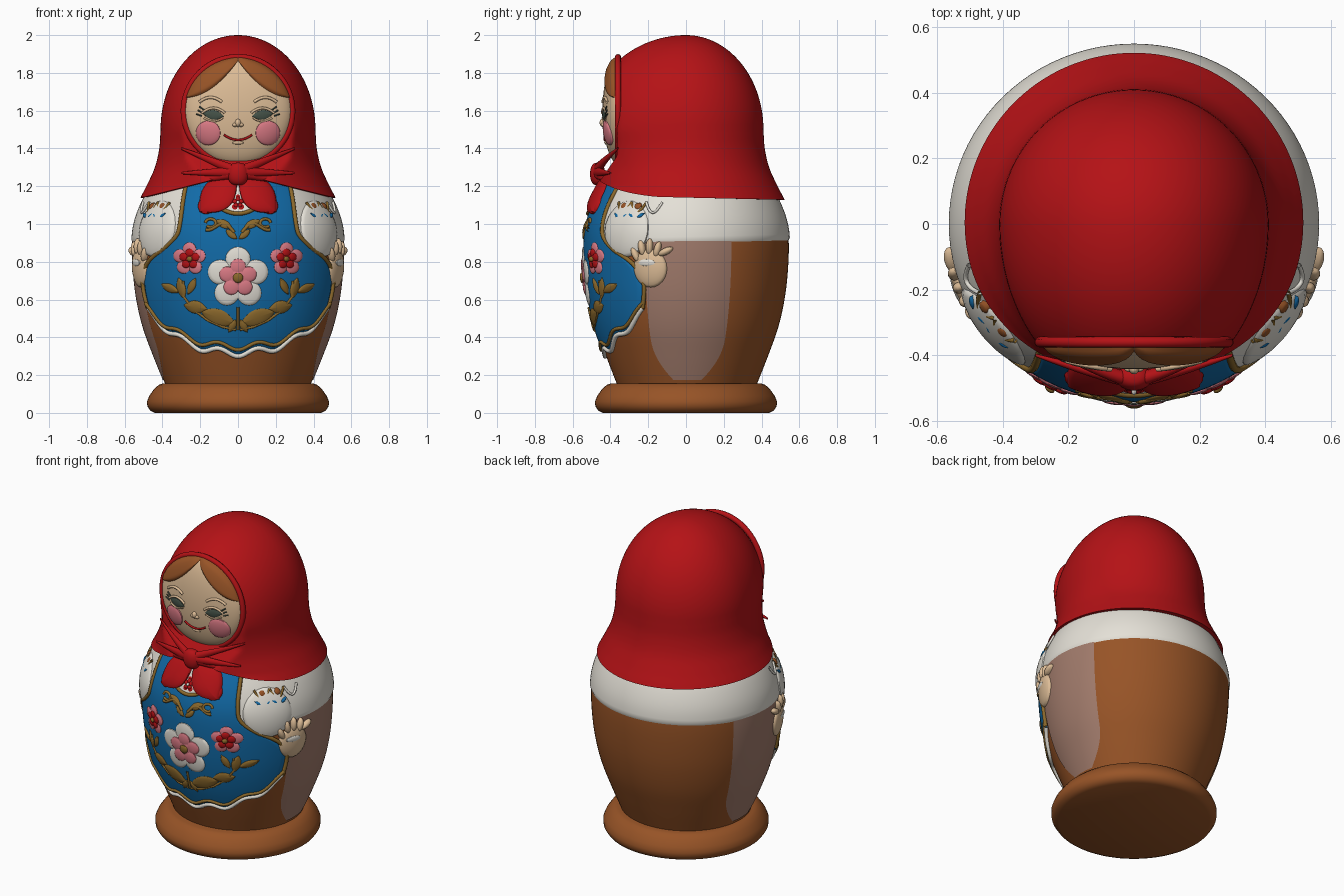
import bpy, bmesh, math
from math import sin, cos, pi, radians, asin, sqrt
from mathutils import Vector

if "Cube" in bpy.data.objects:
    bpy.data.objects.remove(bpy.data.objects["Cube"])

def mat(name, r, g, b):
    m = bpy.data.materials.new(name)
    m.diffuse_color = (r, g, b, 1)
    m.use_nodes = True
    m.node_tree.nodes["Principled BSDF"].inputs["Base Color"].default_value = m.diffuse_color
    return m

RED = mat("scarf red", .46, .006, .008)
BROWN = mat("wood brown", .31, .088, .02)
MAUVE = mat("dusty mauve", .36, .20, .15)
BLUE = mat("apron blue", .006, .15, .40)
SKIN = mat("skin", .73, .51, .31)
WHITE = mat("blouse white", .78, .75, .68)
GOLD = mat("old gold", .26, .14, .025)
PINK = mat("rose pink", .72, .20, .24)
DARK = mat("eye grey green", .06, .085, .065)

def finish(name, me, m):
    me.materials.append(m)
    me.shade_smooth()
    me.set_sharp_from_angle(angle=radians(50))
    ob = bpy.data.objects.new(name, me)
    bpy.context.collection.objects.link(ob)
    return ob

def grid(name, f, n, k, m, wrap=False):
    """Surface from f(u, v), u and v in 0..1; wrap closes it in u."""
    bm = bmesh.new()
    cols = n if wrap else n + 1
    vs = [[bm.verts.new(f(i / n, j / k)) for i in range(cols)] for j in range(k + 1)]
    for j in range(k):
        for i in range(n):
            q = (i + 1) % cols
            bm.faces.new((vs[j][i], vs[j][q], vs[j + 1][q], vs[j + 1][i]))
    bmesh.ops.remove_doubles(bm, verts=bm.verts, dist=1e-5)
    bmesh.ops.recalc_face_normals(bm, faces=bm.faces)
    me = bpy.data.meshes.new(name)
    bm.to_mesh(me)
    bm.free()
    # open plates must face outwards
    if sum(p.area * p.normal.dot(Vector((p.center.x, p.center.y, 0))) for p in me.polygons) < 0:
        me.flip_normals()
    return finish(name, me, m)

def tube(name, pts, r, m, closed=False):
    pts = [Vector(p) for p in pts]
    n = len(pts)
    def f(u, v):
        i = min(round(v * (n if closed else n - 1)), n if closed else n - 1)
        a = pts[(i - 1) % n] if closed else pts[max(i - 1, 0)]
        b = pts[(i + 1) % n] if closed else pts[min(i + 1, n - 1)]
        p = pts[i % n]
        t = (b - a).normalized()
        out = Vector((p.x, p.y - .05, 0)).normalized()
        e = t.cross(out).normalized()
        o = e.cross(t)
        return p + r * (cos(2 * pi * u) * e + sin(2 * pi * u) * o)
    return grid(name, f, 8, n if closed else n - 1, m, True)

def blob(name, fm, cx, cz, a, b, rot, h, m, base=0, leaf=False, n=24, k=6):
    """Low dome laid on the surface fm(x, z, height)."""
    c, s = cos(radians(rot)), sin(radians(rot))
    def f(u, v):
        t, rr = 2 * pi * u, sin(v * pi / 2)
        x = a * rr * cos(t)
        z = b * rr * sin(t) * (abs(sin(t)) if leaf else 1)
        hh = base + h * cos(v * pi / 2) - (.008 if v == 1 and h else 0)
        return fm(cx + c * x - s * z, cz + s * x + c * z, hh)
    return grid(name, f, n, k, m, True)

def curve(z, pts):
    """Smooth interpolation through (z, r) points."""
    z = min(max(z, pts[0][0]), pts[-1][0])
    i = next(i for i in range(len(pts) - 1) if z <= pts[i + 1][0])
    sl = lambda j: ((pts[min(j + 1, len(pts) - 1)][1] - pts[max(j - 1, 0)][1]) /
                    (pts[min(j + 1, len(pts) - 1)][0] - pts[max(j - 1, 0)][0]))
    (z0, r0), (z1, r1) = pts[i], pts[i + 1]
    d = z1 - z0
    t = (z - z0) / d
    return ((1 + 2 * t) * (1 - t) ** 2 * r0 + t * (1 - t) ** 2 * d * sl(i)
            + t * t * (3 - 2 * t) * r1 + t * t * (t - 1) * d * sl(i + 1))

BODY = [(.14, .38), (.3, .445), (.45, .50), (.6, .535), (.75, .553), (.9, .558),
        (1.0, .547), (1.1, .513), (1.2, .46), (1.3, .40)]

def side(a, z, h=0):          # a = angle from the front
    r = curve(z, BODY) + h
    return Vector((r * sin(a), -r * cos(a) * (.95 if cos(a) > 0 else .975), z))

def front(x, z, h=0):
    return side(asin(max(-.99, min(.99, x / (curve(z, BODY) + h)))), z, h)

def face(x, z, h=0):
    q = max(0, 1 - (x / .285) ** 2 - ((z - 1.6) / .287) ** 2)
    return Vector((x, -.352 - .09 * sqrt(q) - h, z))

# Base ring, skirt and blouse
BASE = [(0, 0), (.44, 0), (.465, .012), (.48, .035), (.482, .06), (.47, .09), (.445, .125),
        (.42, .148), (.40, .155), (.3, .158)]
def base_f(u, v):
    r, z = BASE[round(v * 9)]
    return (r * sin(2 * pi * u), -r * cos(2 * pi * u), z)
grid("base_ring", base_f, 96, 9, BROWN, True)
grid("skirt", lambda u, v: side(2 * pi * u, .145 + .79 * v), 96, 32, BROWN, True)
def blouse_f(u, v):
    p = side(2 * pi * u, .9, 0)
    z0 = .9 + .025 * p.y
    return side(2 * pi * u, z0 + (1.3 - z0) * v, 0 if v == 0 else .007)
grid("blouse", blouse_f, 96, 24, WHITE, True)

# Head scarf: flared hem, flattened in front for the face
FLARE = [(1.1, .535), (1.15, .511), (1.2, .485), (1.3, .44), (1.4, .417), (1.5, .41)]
def scarf_f(u, v):
    a = 2 * pi * u
    phi = min(a, 2 * pi - a)
    hem = 1.14 + .012 * cos(phi) + .12 * max(0, 1 - phi / radians(75)) ** 1.5
    if v < .4:
        z = hem + (1.5 - hem) * max(0, v - .02) / .38
        r = curve(z, FLARE) - (.05 if v == 0 else 0)
    else:
        t = (v - .4) / .6 * pi / 2
        z, r = 1.5 + .5 * sin(t), .41 * cos(t)
    y = r * cos(a)
    if y > 0:
        y *= 1 + .28 * min(1, max(0, (z - 1.2) / .3))
        y = min(y, .365 + .11 * max(0, min(1, (1.36 - z) / .16)))
        if v == 0:
            y -= .03 * cos(a)
    return (r * sin(a), -y, z)
grid("head_scarf", scarf_f, 144, 50, RED, True)
tube("scarf_rim", [(.287 * cos(t * pi / 32), -.36, 1.598 + .285 * sin(t * pi / 32))
                   for t in range(64)], .017, RED, True)

# Face and hair
blob("face", face, 0, 1.6, .284, .286, 0, 0, SKIN, n=64, k=14)
for s in (-1, 1):
    def hair_f(u, v):
        x = .274 * u
        lo = 1.668 + .195 * (1 - u) ** 2
        hi = 1.6 + .285 * sqrt(1 - (x / .284) ** 2)
        e = min(1, 6 * min(v, 1 - v, u + .02))
        return face(s * x, lo + (max(hi, lo) - lo) * v, -.004 + .018 * max(0, e) ** .5)
    grid("hair", hair_f, 24, 10, BROWN)
    # Eyes, lashes, brows and cheeks
    arc = lambda cx, cz, w, h, n=10: [face(s * (cx + w * t / n), cz + h * (1 - (t / n) ** 2), .004)
                                      for t in range(-n, n + 1)]
    blob("eye", face, s * .13, 1.578, .058, .026, s * 8, .006, DARK, .003, True)
    tube("upper_eyelid", arc(.13, 1.588, .06, .026), .007, SKIN)
    tube("lower_eyelid", arc(.13, 1.562, .05, -.018), .005, SKIN)
    tube("eyebrow", arc(.145, 1.645, .06, .025), .008, SKIN)
    for i in range(3):
        tube("eyelash", [face(s * (.175 + .008 * i), 1.60 - .014 * i, .005),
                         face(s * (.205 + .008 * i), 1.622 - .02 * i, .006)], .004, DARK)
    blob("cheek", face, s * .158, 1.482, .066, .066, 0, .012, PINK, .004)
    blob("nostril", face, s * .016, 1.525, .014, .011, 0, .012, SKIN)
blob("nose", face, 0, 1.535, .016, .022, 0, .018, SKIN)
tube("smile", [face(.075 * t / 8, 1.445 + .028 * (t / 8) ** 2, .003) for t in range(-8, 9)], .006, RED)
blob("lower_lip", face, 0, 1.43, .03, .01, 0, .008, SKIN)

# Apron with scalloped hem
WIDTH = [(.28, 63), (.53, 63), (.65, 65), (.72, 64), (.8, 57), (.88, 42), (.96, 34), (1.2, 36), (1.3, 40)]
def apron_pt(u, v, h):
    z0 = .318 + .22 * abs(u) ** 2.2 - .018 * cos(5 * pi * u)
    z = z0 + (1.26 - z0) * v
    return side(u * radians(curve(z, WIDTH)), z, h)
grid("apron", lambda u, v: apron_pt(2 * u - 1, v, .013 * min(1, 40 * min(u, 1 - u, v))), 80, 50, BLUE)
hem = lambda v, h: [apron_pt(i / 40, v, h) for i in range(-40, 41)]
tube("hem_lace", hem(0, .005), .013, WHITE)
tube("hem_gold_line", hem(.035, .014), .010, GOLD)
blob("neck_panel", front, 0, 1.17, .13, .11, 0, .004, WHITE, .017)
tube("neck_trim", [front(.135 * cos(t), 1.17 + .115 * sin(t), .016)
                   for t in [pi + pi * i / 20 for i in range(21)]], .011, GOLD)

# Flowers
def flower(name, x, z, r, outer, inner, heart):
    for ring, (m, q, b) in enumerate(((outer, r, .013), (inner, r * .62, .021))):
        for i in range(5):
            t = pi / 2 + 2 * pi * i / 5
            blob(name + "_petal", front, x + .6 * q * cos(t), z + .6 * q * sin(t),
                 .42 * q, .42 * q, 0, .010, m, b, n=20, k=4)
        blob(name + "_middle", front, x, z, .5 * q, .5 * q, 0, .009, m, b, n=20, k=4)
    blob(name + "_heart", front, x, z, r * .17, r * .17, 0, .012, heart, .030, n=16, k=4)
flower("large_flower", 0, .715, .165, WHITE, PINK, GOLD)
flower("neck_flower", 0, 1.115, .048, RED, RED, WHITE)

def stem(pts, r=.007):
    tube("stem", [front(x, z, .015) for x, z in pts], r, GOLD)

for s in (-1, 1):
    flower("small_flower", s * .257, .815, .088, PINK, RED, GOLD)
    tube("apron_edge", [apron_pt(s, i / 30, .009) for i in range(31)], .012, GOLD)
    # Leaves: x, z, half length, half width, turn
    for x, z, a, b, rot in ((.105, .505, .10, .045, 20), (.225, .56, .065, .035, 10),
                            (.30, .66, .06, .024, 75), (.36, .66, .055, .022, 25),
                            (.245, .67, .05, .02, 115), (.03, .46, .04, .02, -60)):
        blob("leaf", front, s * x, z, a, b, s * rot, .012, GOLD, .012, True)
    stem([(s * .01, .44), (s * .08, .455), (s * .16, .49), (s * .24, .55), (s * .29, .62), (s * .29, .70)])
    stem([(s * .0, .44), (s * .0, .50), (s * .0, .56)])
    # Gold scroll on the bib
    stem([(s * (.02 + .15 * i / 16), .955 + .03 * sin(i / 16 * pi * 1.5) + .045 * i / 16)
          for i in range(17)], .009)
    stem([(s * (.145 + .028 * cos(t)), 1.005 + .022 * sin(t))
          for t in [2 * pi * i / 16 for i in range(15)]], .008)
    blob("scroll_leaf", front, s * .075, 1.0, .05, .022, s * 25, .010, GOLD, .013, True)
    blob("scroll_leaf", front, s * .035, .945, .04, .018, s * 40, .010, GOLD, .013, True)

    # Side panel of the skirt
    def panel_f(u, v):
        z = .175 + .735 * v
        w = radians(25) * (1 - .55 * max(0, 1 - v / .3) ** 2.2)
        return side(s * (radians(91) + w * (2 * u - 1)), z, .004)
    grid("side_panel", panel_f, 20, 30, MAUVE)

    # Sleeve, embroidery and hand
    arm = lambda x, z, h=0: side(s * (radians(69) + x / .55), z, h)
    blob("sleeve", arm, -.16, .975, .155, .15, -25, .022, WHITE, .008)
    for i in range(3):
        x0 = -.24 + .1 * i
        tube("sleeve_swag", [arm(x0 + .1 * t / 8, 1.115 - .055 * sin(pi * t / 8), .014)
                             for t in range(9)], .007, GOLD if i < 2 else WHITE)
        if i < 2:
            blob("sleeve_flower", arm, x0 + .05, 1.095, .022, .018, 0, .010, BROWN, .014, n=16, k=4)
            for d in (-1, 1):
                blob("sleeve_petal", arm, x0 + .05 + .03 * d, 1.045, .026, .010, 30 * d, .008, BLUE,
                     .02, True, n=16, k=4)
    blob("palm", arm, 0, .765, .098, .102, 0, .026, SKIN, .006)
    for x, z, rot in ((-.085, .84, 115), (-.045, .875, 100), (0, .88, 88), (.045, .865, 75), (.09, .855, 25)):
        blob("finger", arm, x, z, .045, .019, rot, .022, SKIN, .010, n=16, k=4)
    blob("cuff", arm, -.01, .795, .05, .02, 0, .008, WHITE, .027, n=16, k=4)

    # Scarf ends: tails and gathered folds
    blob("scarf_tail", front, s * .105, 1.155, .135, .085, -s * 43, .025, RED, .026, True, n=32)
    blob("scarf_tail_tip", front, s * .165, 1.10, .05, .045, -s * 50, .016, RED, .022, n=20)
    for x1, z1 in ((.30, 1.40), (.30, 1.27), (.24, 1.22)):
        def fold_f(u, v):
            x, z = x1 * v, 1.275 + (z1 - 1.275) * v
            y = .475 - (.475 - (.36 if z1 > 1.3 else .40)) * v ** 1.3
            r = .026 * (1 - v) + .006
            return (s * x, -y + r * .8 * cos(2 * pi * u), z + r * sin(2 * pi * u))
        grid("scarf_fold", fold_f, 12, 12, RED, True)

# Scarf knot
grid("scarf_knot", lambda u, v: (.056 * cos(2 * pi * u) * sin(pi * v) ** .7,
                                 -.468 + .04 * sin(2 * pi * u) * sin(pi * v) ** .7,
                                 1.265 - .06 * cos(pi * v)), 24, 14, RED, True)
